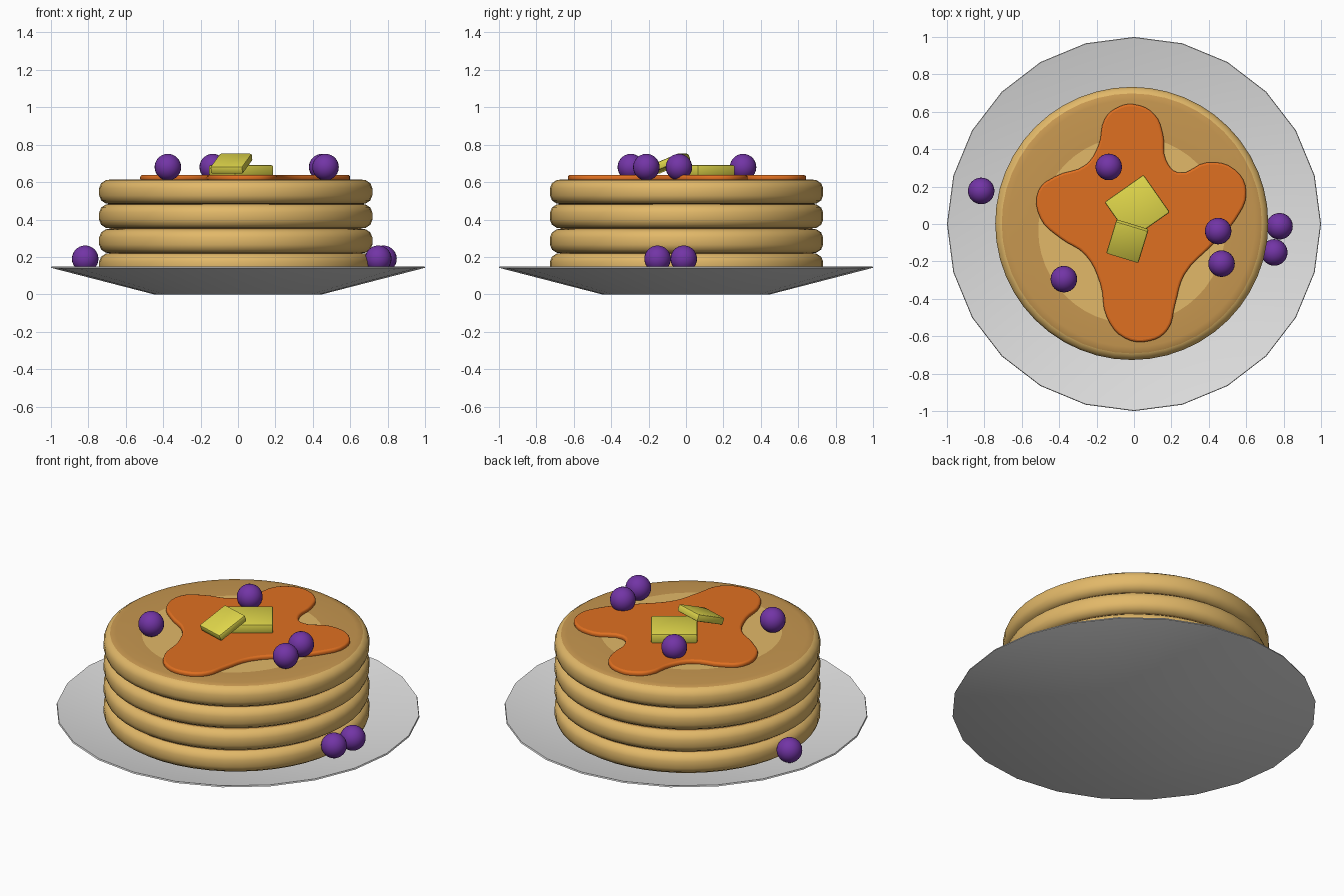
import bpy, bmesh, math
from mathutils import Vector, Matrix

cube = bpy.data.objects.get("Cube")
if cube:
    bpy.data.objects.remove(cube)


def material(name, rgb):
    m = bpy.data.materials.new(name)
    m.use_nodes = True
    m.diffuse_color = (*rgb, 1)
    m.node_tree.nodes["Principled BSDF"].inputs["Base Color"].default_value = (*rgb, 1)
    return m


batter = material("golden batter", (0.76, 0.48, 0.14))
browned = material("browned crust", (0.57, 0.31, 0.08))
china = material("plate grey", (0.75, 0.75, 0.75))
amber = material("amber syrup", (0.74, 0.16, 0.015))
yellow = material("butter yellow", (0.75, 0.68, 0.07))
purple = material("berry purple", (0.17, 0.035, 0.38))


def finish(name, bm, mats, location=(0, 0, 0), angle=40):
    bmesh.ops.recalc_face_normals(bm, faces=bm.faces)
    mesh = bpy.data.meshes.new(name)
    bm.to_mesh(mesh)
    bm.free()
    for m in mats:
        mesh.materials.append(m)
    obj = bpy.data.objects.new(name, mesh)
    bpy.context.collection.objects.link(obj)
    obj.location = location
    smooth(obj, angle)
    return obj


def smooth(obj, angle):
    bpy.ops.object.select_all(action='DESELECT')
    obj.select_set(True)
    bpy.context.view_layer.objects.active = obj
    bpy.ops.object.shade_smooth_by_angle(angle=math.radians(angle))


def lathe(profile, sides):
    """Rings of (radius, z), closed by a face at both ends."""
    bm = bmesh.new()
    rings = []
    for r, z in profile:
        turns = [math.tau * i / sides for i in range(sides)]
        rings.append([bm.verts.new((r * math.sin(a), r * math.cos(a), z)) for a in turns])
    for a, b in zip(rings, rings[1:]):
        for i in range(sides):
            j = (i + 1) % sides
            bm.faces.new((a[i], a[j], b[j], b[i]))
    bm.faces.new(rings[0])
    bm.faces.new(rings[-1])
    return bm, rings


# Faceted plate with a thin sloping rim
bm, _ = lathe([(0.45, 0), (1, 0.142), (0.997, 0.15), (0.45, 0.025)], 24)
finish("plate", bm, [china], angle=30)

# Stack of pancakes: pale rounded edge, browned faces
HALF = 0.067
edge = [(0.66, 1), (0.695, 0.93), (0.72, 0.68), (0.73, 0.3)]
outline = [(r, -z * HALF) for r, z in edge] + [(r, z * HALF) for r, z in reversed(edge)]
for n, z in enumerate((0.155, 0.285, 0.418, 0.548)):
    bm, rings = lathe(outline + [(0.5, HALF)], 48)
    # The pale centre sits slightly toward the front
    for v in rings[-1]:
        v.co.y -= 0.035
    for f in bm.faces:
        pale_centre = len(f.verts) > 4 and f.calc_center_median().z > 0
        inner = all(v.co.xy.length < 0.7 for v in f.verts)
        f.material_index = 1 if inner and not pale_centre else 0
    finish(f"pancake_{n + 1}", bm, [batter, browned], (-0.012, 0.003, z), 50)

# Syrup puddle with a softly rounded border
puddle = [(0, .64), (.11, .585), (.155, .48), (.17, .345), (.235, .275), (.395, .33),
          (.54, .29), (.6, .17), (.54, .02), (.42, -.11), (.27, -.27), (.22, -.43),
          (.18, -.565), (.085, -.625), (-.05, -.61), (-.145, -.5), (-.18, -.32),
          (-.26, -.165), (-.395, -.075), (-.5, .03), (-.51, .18), (-.42, .255),
          (-.26, .315), (-.19, .42), (-.155, .565), (-.085, .625)]
curve = bpy.data.curves.new("syrup_outline", 'CURVE')
curve.dimensions = '2D'
curve.fill_mode = 'BOTH'
curve.resolution_u = 4
curve.extrude = 0.004
curve.bevel_depth = 0.012
curve.bevel_resolution = 2
curve.offset = -0.012
spline = curve.splines.new('BEZIER')
spline.bezier_points.add(len(puddle) - 1)
spline.use_cyclic_u = True
for point, (x, y) in zip(spline.bezier_points, puddle):
    point.co = (x, y, 0)
    point.handle_left_type = point.handle_right_type = 'AUTO'
helper = bpy.data.objects.new("syrup_outline", curve)
bpy.context.collection.objects.link(helper)
bpy.context.view_layer.update()
evaluated = helper.evaluated_get(bpy.context.evaluated_depsgraph_get())
mesh = bpy.data.meshes.new_from_object(evaluated)
mesh.materials.clear()
mesh.materials.append(amber)
bpy.data.objects.remove(helper)
syrup = bpy.data.objects.new("syrup", mesh)
syrup.location.z = 0.622
bpy.context.collection.objects.link(syrup)
smooth(syrup, 50)


# Butter pats, the small one leaning on the large one
def butter(name, size, location, yaw, tilt):
    bm = bmesh.new()
    bmesh.ops.create_cube(bm, size=1, matrix=Matrix.Diagonal((*size, 1)))
    bmesh.ops.bevel(bm, geom=bm.edges[:], offset=0.009, segments=2, profile=0.5, affect='EDGES')
    turn = Matrix.Rotation(math.radians(yaw), 4, 'Z') @ Matrix.Rotation(math.radians(tilt), 4, 'X')
    bm.transform(turn)
    finish(name, bm, [yellow], location)


butter("large_butter_pat", (0.255, 0.245, 0.055), (0.017, 0.09, 0.663), 35, 0)
butter("small_butter_pat", (0.18, 0.195, 0.042), (-0.035, -0.092, 0.699), -17, 22)

# Berries on the stack and on the plate
top, low = 0.68, 0.19
berries = [(-0.135, 0.305, top), (-0.375, -0.295, top), (0.45, -0.038, top), (0.468, -0.212, top),
           (-0.817, 0.177, low), (0.778, -0.012, low), (0.75, -0.152, low)]
for n, spot in enumerate(berries):
    bm = bmesh.new()
    bmesh.ops.create_uvsphere(bm, u_segments=24, v_segments=14, radius=0.071)
    finish(f"berry_{n + 1}", bm, [purple], spot, 60)
